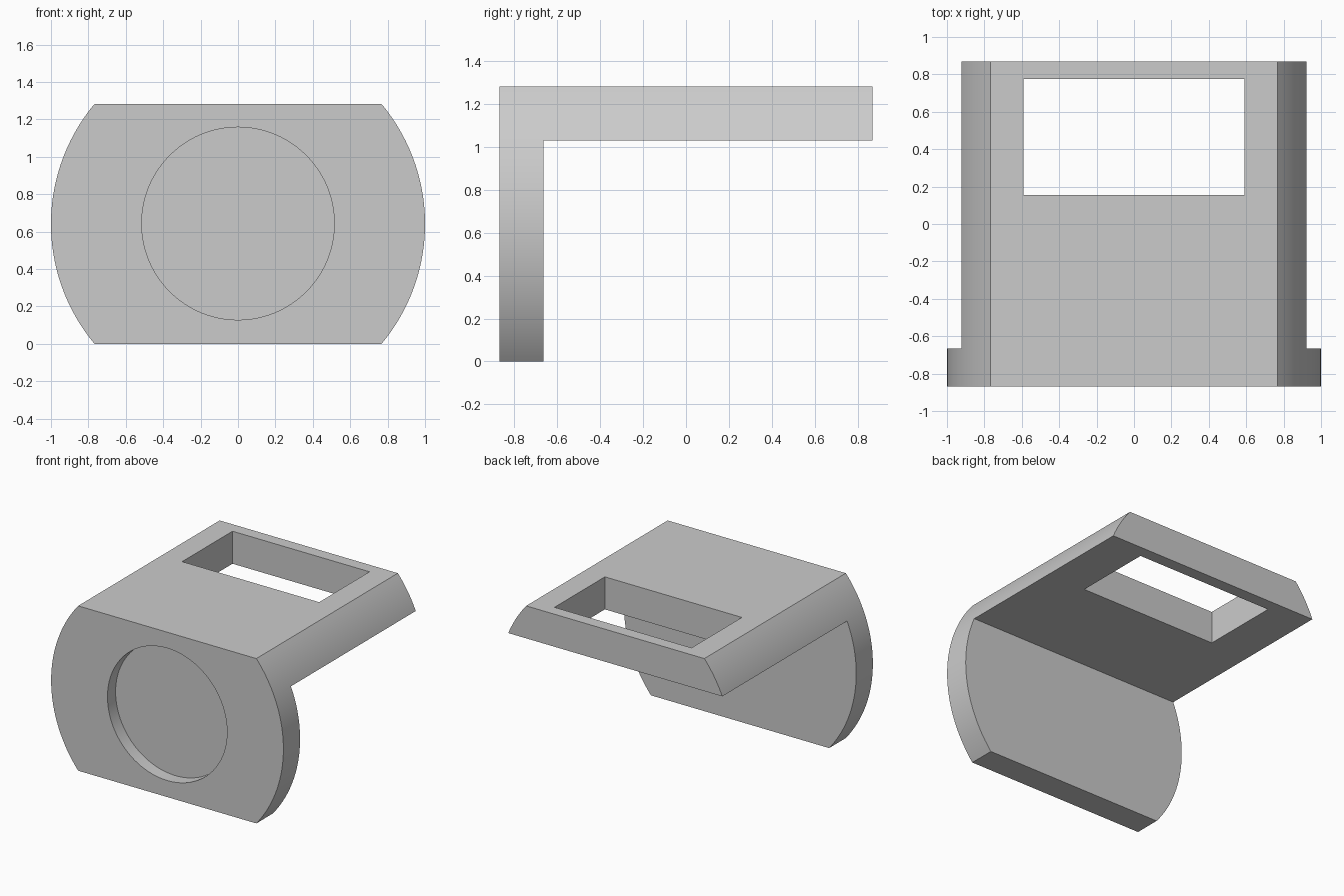
import bpy, bmesh, math
from mathutils import Matrix, Vector

cube = bpy.data.objects.get("Cube")
if cube:
    bpy.data.objects.remove(cube, do_unlink=True)

HEIGHT, HALF_DEPTH = 1.283, 0.87
MID_Z = HEIGHT / 2

grey = bpy.data.materials.new("light grey")
grey.use_nodes = True
colour = (0.6, 0.6, 0.6, 1)
grey.diffuse_color = colour
grey.node_tree.nodes["Principled BSDF"].inputs["Base Color"].default_value = colour


def finish(bm, name):
    bmesh.ops.recalc_face_normals(bm, faces=bm.faces)
    mesh = bpy.data.meshes.new(name)
    bm.to_mesh(mesh)
    bm.free()
    mesh.materials.append(grey)
    obj = bpy.data.objects.new(name, mesh)
    bpy.context.collection.objects.link(obj)
    return obj


def box(name, low, high):
    low, high = Vector(low), Vector(high)
    bm = bmesh.new()
    bmesh.ops.create_cube(bm, size=1, matrix=Matrix.Translation((low + high) / 2)
                          @ Matrix.Diagonal((high - low).to_4d()))
    return finish(bm, name)


# Round bar with flat top and bottom, running front to back
steps = 48
limit = math.asin(MID_Z)
right_arc = [-limit + 2 * limit * i / steps for i in range(steps + 1)]
angles = right_arc + [a + math.pi for a in right_arc]
bm = bmesh.new()
ring = [bm.verts.new((math.cos(a), -HALF_DEPTH, MID_Z + math.sin(a))) for a in angles]
face = bm.faces.new(ring)
extruded = bmesh.ops.extrude_face_region(bm, geom=[face])["geom"]
bmesh.ops.translate(bm, vec=(0, 2 * HALF_DEPTH, 0),
                    verts=[v for v in extruded if isinstance(v, bmesh.types.BMVert)])
# Extrusion keeps the front cap only if it was not removed
if not face.is_valid:
    bm.faces.new(ring)
bracket = finish(bm, "bracket")

# Cutters: space under the shelf, window in the shelf, round recess in the plate
under_space = box("under_space_cutter", (-2, -0.665, -1), (2, 2, 1.03))
window = box("window_cutter", (-0.59, 0.155, 0.8), (0.59, 0.775, 1.6))
bm = bmesh.new()
bmesh.ops.create_cone(bm, cap_ends=True, segments=96, radius1=0.515, radius2=0.515, depth=0.2,
                      matrix=Matrix.Translation((0, -HALF_DEPTH, MID_Z + 0.002))
                      @ Matrix.Rotation(math.pi / 2, 4, "X"))
recess = finish(bm, "recess_cutter")

bpy.ops.object.select_all(action="DESELECT")
bpy.context.view_layer.objects.active = bracket
bracket.select_set(True)
for cutter in (under_space, window, recess):
    mod = bracket.modifiers.new("cut", "BOOLEAN")
    mod.operation = "DIFFERENCE"
    mod.solver = "EXACT"
    mod.object = cutter
    bpy.ops.object.modifier_apply(modifier=mod.name)
    bpy.data.objects.remove(cutter, do_unlink=True)

bpy.ops.object.shade_smooth_by_angle(angle=math.radians(30))
